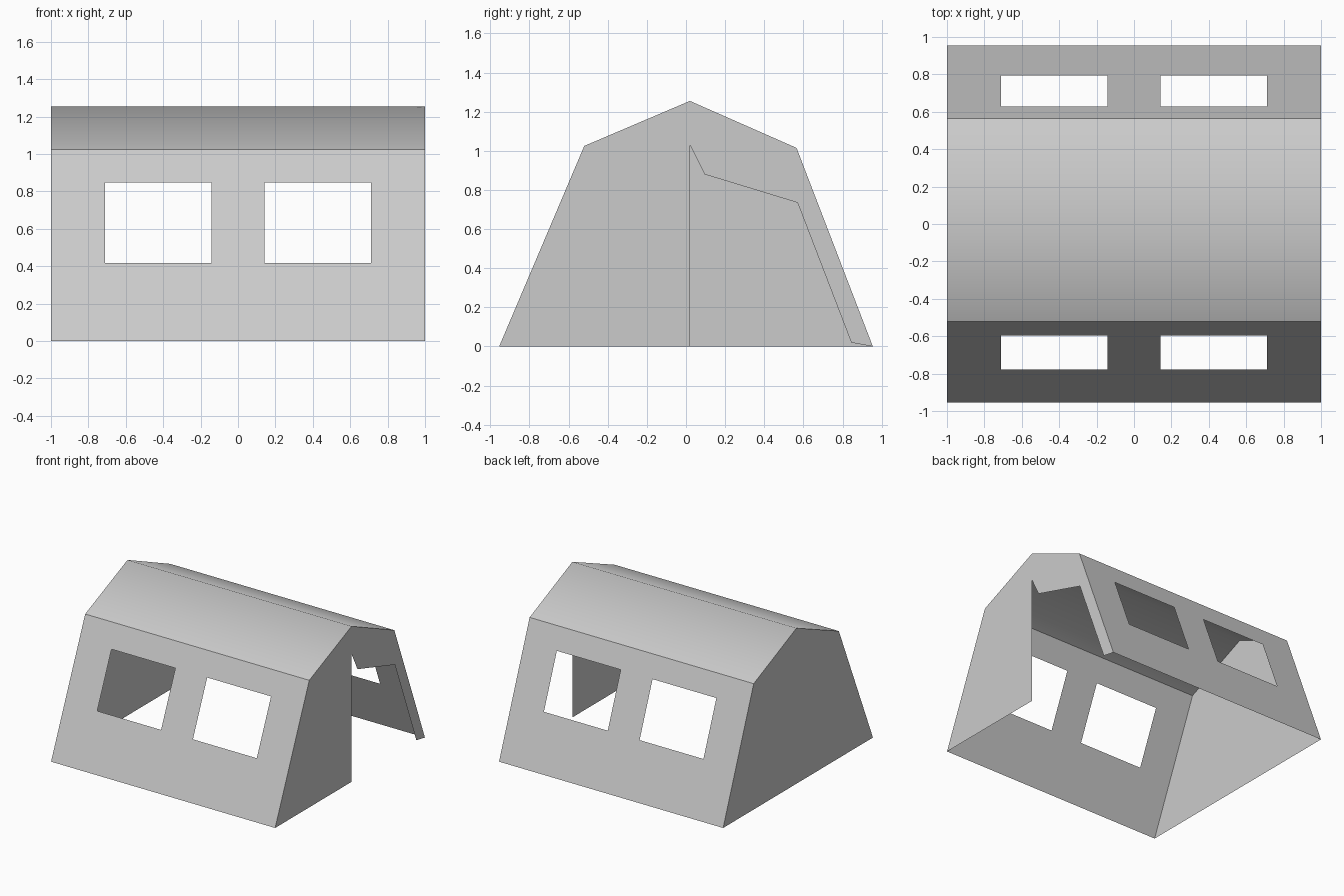
import bpy

if "Cube" in bpy.data.objects:
    bpy.data.objects.remove(bpy.data.objects["Cube"])

# Tent cross-section landmarks (y, z)
FRONT_FOOT, FRONT_EAVE = (-0.955, 0), (-0.52, 1.025)
RIDGE = (0.02, 1.255)
BACK_EAVE, BACK_FOOT = (0.565, 1.015), (0.955, 0)


def make_sheet(name, verts, faces, smooth=False):
    mesh = bpy.data.meshes.new(name)
    mesh.from_pydata(verts, [], faces)
    mesh.update()
    for p in mesh.polygons:
        p.use_smooth = smooth
    obj = bpy.data.objects.new(name, mesh)
    bpy.context.collection.objects.link(obj)
    return obj


def side_wall(name, foot, eave, flip):
    # Grid of panels with the two window cells left open
    xs = [-1, -0.712, -0.142, 0.142, 0.712, 1]
    zs = [0, 0.418, 0.847, eave[1]]
    verts = [(x, foot[0] + (eave[0] - foot[0]) * z / eave[1], z) for z in zs for x in xs]
    faces = []
    n = len(xs)
    for j in range(3):
        for i in range(n - 1):
            if j == 1 and i in (1, 3):
                continue
            a = j * n + i
            f = (a, a + 1, a + n + 1, a + n)
            faces.append(f[::-1] if flip else f)
    return make_sheet(name, verts, faces)


def end_wall(name, x, outline):
    order = list(range(len(outline)))
    return make_sheet(name, [(x, y, z) for y, z in outline],
                      [order[::-1] if x > 0 else order])


# Side walls with windows
side_wall("front_wall", FRONT_FOOT, FRONT_EAVE, False)
side_wall("back_wall", BACK_FOOT, BACK_EAVE, True)

# Roof, softly shaded across the ridge
roof = [(x, y, z) for y, z in (FRONT_EAVE, RIDGE, BACK_EAVE) for x in (-1, 1)]
make_sheet("roof", roof, [(0, 1, 3, 2), (2, 3, 5, 4)], smooth=True)

# Closed end
end_wall("left_end", -1, [FRONT_FOOT, FRONT_EAVE, RIDGE, BACK_EAVE, BACK_FOOT])

# Entrance end: closed half panel plus the border around the open doorway
end_wall("door_panel", 1, [FRONT_FOOT, FRONT_EAVE, RIDGE, (0.02, 1.03), (0.02, 0)])
end_wall("door_border", 1, [RIDGE, BACK_EAVE, BACK_FOOT, (0.845, 0.02),
                            (0.57, 0.735), (0.095, 0.88), (0.02, 1.03)])
